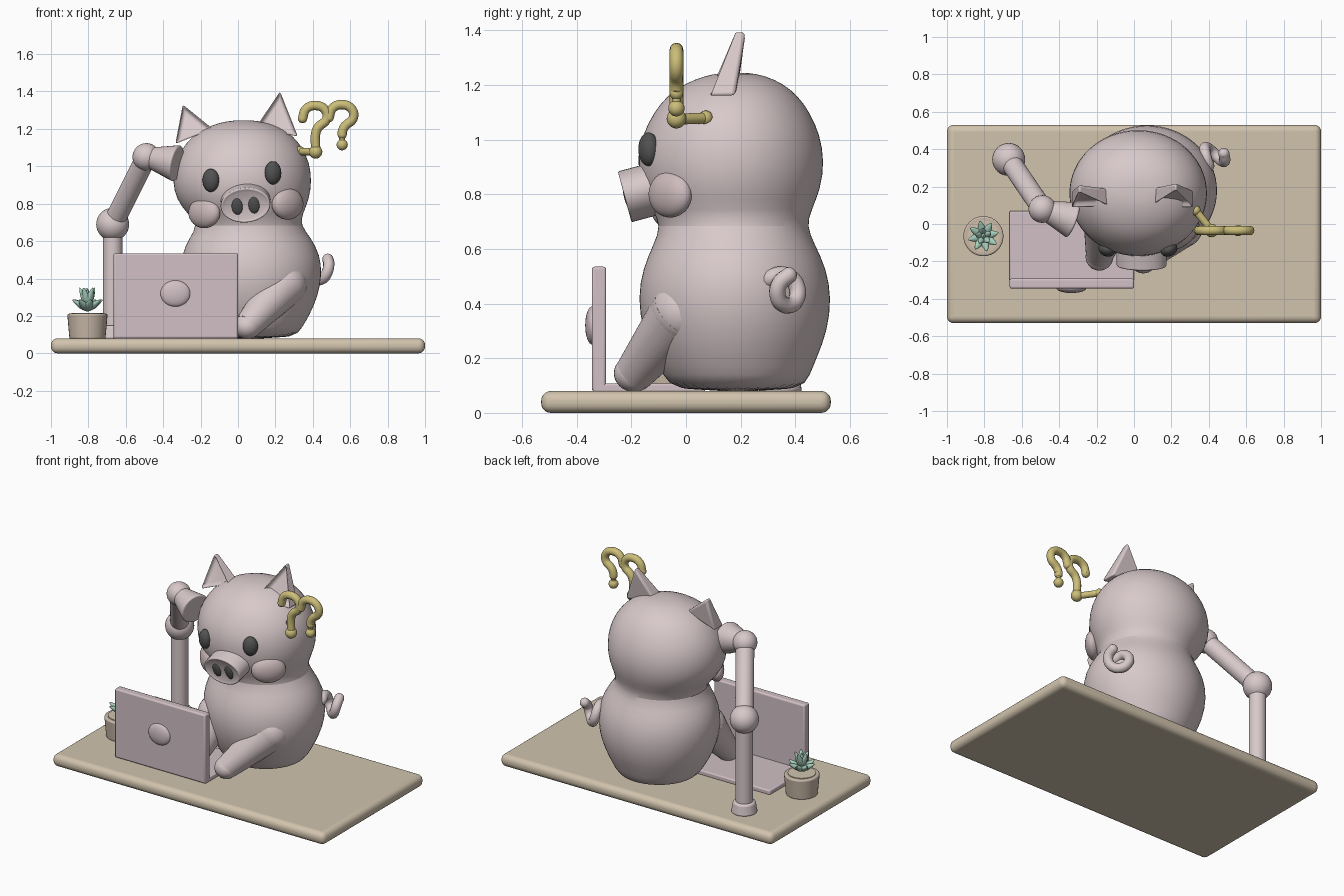
import bpy, bmesh, math
from mathutils import Matrix, Vector, Euler

if "Cube" in bpy.data.objects:
    bpy.data.objects.remove(bpy.data.objects["Cube"])


def material(name, rgb):
    m = bpy.data.materials.new(name)
    m.diffuse_color = (*rgb, 1)
    m.use_nodes = True
    m.node_tree.nodes["Principled BSDF"].inputs["Base Color"].default_value = m.diffuse_color
    return m


PINK = material("pale pink", (0.69, 0.585, 0.595))
MAUVE = material("mauve", (0.64, 0.525, 0.555))
BLUSH = material("blush", (0.62, 0.50, 0.51))
TAN = material("tan", (0.64, 0.55, 0.42))
CLAY = material("clay", (0.58, 0.48, 0.39))
GOLD = material("gold", (0.60, 0.51, 0.19))
GREEN = material("mint green", (0.38, 0.61, 0.49))
DARK = material("charcoal", (0.085, 0.085, 0.085))


def finish(name, bm, mat, bevel=0, segs=3, subsurf=0, angle=40):
    bmesh.ops.recalc_face_normals(bm, faces=bm.faces)
    me = bpy.data.meshes.new(name)
    bm.to_mesh(me)
    bm.free()
    ob = bpy.data.objects.new(name, me)
    bpy.context.collection.objects.link(ob)
    me.materials.append(mat)
    if bevel:
        b = ob.modifiers.new("bevel", 'BEVEL')
        b.width, b.segments, b.limit_method = bevel, segs, 'ANGLE'
    if subsurf:
        s = ob.modifiers.new("smooth", 'SUBSURF')
        s.levels = s.render_levels = subsurf
    bpy.ops.object.select_all(action='DESELECT')
    ob.select_set(True)
    bpy.context.view_layer.objects.active = ob
    bpy.ops.object.shade_smooth_by_angle(angle=math.radians(angle))
    return ob


def box(name, lo, hi, mat, bevel, segs=3):
    bm = bmesh.new()
    lo, hi = Vector(lo), Vector(hi)
    m = Matrix.Translation((lo + hi) / 2) @ Matrix.Diagonal((*(hi - lo), 1))
    bmesh.ops.create_cube(bm, size=1, matrix=m)
    return finish(name, bm, mat, bevel, segs)


def ellipsoid(name, center, radii, mat, rot=Matrix.Identity(4), segs=32):
    bm = bmesh.new()
    m = Matrix.Translation(center) @ rot @ Matrix.Diagonal((*radii, 1))
    bmesh.ops.create_uvsphere(bm, u_segments=segs, v_segments=segs // 2, radius=1, matrix=m)
    return finish(name, bm, mat)


def limb(name, a, b, r1, r2, mat, bevel=0):
    a, b = Vector(a), Vector(b)
    d = b - a
    m = Matrix.Translation((a + b) / 2) @ d.to_track_quat('Z', 'Y').to_matrix().to_4x4()
    bm = bmesh.new()
    bmesh.ops.create_cone(bm, cap_ends=True, segments=32, radius1=r1, radius2=r2,
                          depth=d.length, matrix=m)
    return finish(name, bm, mat, bevel)


def loft(name, rings, mat, n=32, subsurf=1):
    """Stack of ellipses given as (z, centre x, centre y, radius x, radius y)."""
    bm = bmesh.new()
    loops = []
    for z, cx, cy, rx, ry in rings:
        loops.append([bm.verts.new((cx + rx * math.cos(2 * math.pi * i / n),
                                    cy + ry * math.sin(2 * math.pi * i / n), z)) for i in range(n)])
    for lo, hi in zip(loops, loops[1:]):
        for i in range(n):
            j = (i + 1) % n
            bm.faces.new((lo[i], lo[j], hi[j], hi[i]))
    bm.faces.new(loops[0])
    bm.faces.new(loops[-1])
    return finish(name, bm, mat, subsurf=subsurf)


def tube(name, pts, radius, mat):
    cu = bpy.data.curves.new(name, 'CURVE')
    cu.dimensions = '3D'
    cu.bevel_depth, cu.bevel_resolution, cu.use_fill_caps = radius, 4, True
    cu.resolution_u = 4
    sp = cu.splines.new('BEZIER')
    sp.bezier_points.add(len(pts) - 1)
    for p, co in zip(sp.bezier_points, pts):
        p.co = co
        p.handle_left_type = p.handle_right_type = 'AUTO'
    ob = bpy.data.objects.new(name, cu)
    bpy.context.collection.objects.link(ob)
    cu.materials.append(mat)
    for tag, end in (("start", pts[0]), ("end", pts[-1])):
        ellipsoid(name + "_" + tag, end, (radius,) * 3, mat, segs=16)


# Base board
box("base_board", (-1, -0.53, 0), (1, 0.53, 0.08), TAN, 0.035, 5)

# Body and head in one skin with a soft neck
loft("body_and_head", [
    (0.075, .07, .19, .235, .235), (0.14, .07, .185, .275, .27), (0.2, .07, .18, .312, .30),
    (0.3, .07, .18, .358, .34), (0.42, .07, .178, .382, .357), (0.53, .068, .178, .372, .338),
    (0.62, .065, .176, .325, .295), (0.685, .06, .175, .276, .268), (0.74, .04, .168, .305, .292),
    (0.82, .025, .165, .357, .33), (0.92, .022, .165, .375, .344), (1.02, .022, .165, .362, .327),
    (1.1, .025, .168, .322, .287), (1.16, .025, .17, .272, .242), (1.205, .03, .175, .207, .182),
    (1.235, .03, .18, .125, .11), (1.246, .03, .18, .05, .045)], PINK)


# Ears: hollowed triangles leaning back
def ear(name, a, b, tip):
    bm = bmesh.new()
    front = [bm.verts.new(p) for p in (a, b, tip)]
    back = [bm.verts.new(Vector(p) + Vector((0, t, 0))) for p, t in zip((a, b, tip), (.1, .1, .045))]
    face = bm.faces.new(front)
    bm.faces.new(back[::-1])
    for i in range(3):
        j = (i + 1) % 3
        bm.faces.new((front[i], back[i], back[j], front[j]))
    bmesh.ops.recalc_face_normals(bm, faces=bm.faces)
    bmesh.ops.inset_region(bm, faces=[face], thickness=0.025)
    bmesh.ops.translate(bm, verts=face.verts, vec=(0, 0.035, -0.005))
    finish(name, bm, PINK, 0.014, 3, angle=60)


ear("left_ear", (-.335, .08, 1.12), (-.135, .09, 1.2), (-.295, .165, 1.33))
ear("right_ear", (.09, .09, 1.2), (.32, .08, 1.16), (.225, .175, 1.4))

# Snout with rim and nostrils, tipped down and rolled a little
turn = Matrix.Rotation(math.radians(105), 4, 'X') @ Matrix.Rotation(math.radians(5), 4, 'Z')
place = Matrix.Translation((0.04, -0.228, 0.79)) @ turn
bm = bmesh.new()
bmesh.ops.create_cone(bm, cap_ends=True, segments=40, radius1=1, radius2=1, depth=0.2,
                      matrix=place @ Matrix.Translation((0, 0, -0.1)) @ Matrix.Diagonal((.133, .096, 1, 1)))
cap = min((f for f in bm.faces if len(f.verts) > 4), key=lambda f: f.calc_center_median().y)
bmesh.ops.inset_region(bm, faces=[cap], thickness=0.024)
bmesh.ops.translate(bm, verts=cap.verts, vec=(0, 0.012, 0))
finish("snout", bm, PINK, 0.01)
for s, tag in ((-1, "left"), (1, "right")):
    ellipsoid(tag + "_nostril", place @ Vector((s * .045, -.005, -.013)), (.03, .046, .012), DARK, turn, 20)


# Eyes and cheeks, each turned to lie on the head
def turned(deg):
    return Matrix.Rotation(math.radians(deg), 4, 'Z')


ellipsoid("left_eye", (-.145, -.137, .925), (.046, .036, .062), DARK, turned(-24))
ellipsoid("right_eye", (.187, -.137, .965), (.046, .036, .062), DARK, turned(24))
ellipsoid("left_cheek", (-.18, -.05, .752), (.105, .05, .083), BLUSH, turned(-42))
ellipsoid("right_cheek", (.265, -.058, .8), (.105, .05, .085), BLUSH, turned(42))

# Two arms reaching down to the keyboard
for tag, top, hand in (("right", (.25, -.01, .37), (.05, -.19, .145)),
                       ("left", (-.15, .0, .38), (-.185, -.175, .16))):
    limb(tag + "_forearm", top, hand, .12, .072, PINK)
    ellipsoid(tag + "_shoulder", top, (.12,) * 3, PINK)
    ellipsoid(tag + "_hand", hand, (.074, .074, .068), PINK)

# Jointed arm standing on the board and touching the head
elbow, wrist = (-.67, .345, .69), (-.49, .08, 1.05)
limb("arm_foot", (-.67, .345, .075), (-.67, .345, .15), .08, .068, PINK, 0.012)
limb("arm_post", (-.67, .345, .08), elbow, .052, .052, PINK)
ellipsoid("arm_elbow", elbow, (.088,) * 3, PINK)
limb("arm_upper", elbow, wrist, .056, .056, PINK)
ellipsoid("arm_wrist", wrist, (.074,) * 3, PINK)
limb("arm_cupped_hand", wrist, (-.325, .02, 1.015), .05, .1, PINK, 0.012)

# Curly tail
side, out = Vector((-.5, .87, 0)), Vector((.87, .5, 0))
tail = [Vector((.385, .345, .45)) + out * (.01 + .012 * k) +
        side * (.057 * math.cos(2.4 - k * .75)) + Vector((0, 0, .057 * math.sin(2.4 - k * .75)))
        for k in range(10)]
tube("tail", [Vector((.33, .3, .47))] + [p - out * .02 for p in tail], .03, PINK)

# Laptop with a plain raised oval on the lid
box("laptop_lid", (-.665, -.345, .08), (0, -.292, .535), MAUVE, 0.01)
box("laptop_keyboard", (-.665, -.34, .075), (0, .07, .108), MAUVE, 0.008)
ellipsoid("lid_bump", (-.335, -.343, .32), (.08, .026, .07), MAUVE)

# Plant pot and succulent
px, py = -.805, -.065
limb("plant_pot", (px, py, .075), (px, py, .212), .096, .108, CLAY, 0.01)
limb("pot_soil", (px, py, .2), (px, py, .216), .085, .085, TAN)
for count, tilt, length, wide, lift in ((8, 58, .056, .024, .235), (5, 24, .06, .023, .255), (1, 0, .055, .022, .288)):
    for i in range(count):
        rot = turned(360 * i / count + tilt) @ Matrix.Rotation(math.radians(tilt), 4, 'Y')
        c = Vector((px, py, lift)) + rot.to_3x3() @ Vector((0, 0, length * .75 if tilt else 0))
        bm = bmesh.new()
        bmesh.ops.create_uvsphere(bm, u_segments=12, v_segments=10, radius=1)
        for v in bm.verts:  # pinch the upper half into a leaf tip
            if v.co.z > 0:
                v.co.x *= 1 - .45 * v.co.z
                v.co.y *= 1 - .45 * v.co.z
        bm.transform(Matrix.Translation(c) @ rot @ Matrix.Diagonal((wide * .75, wide, length, 1)))
        finish("leaf", bm, GREEN)


# Puzzled hook ornaments on a stick beside the head
def hook(name, x, z, s, stem):
    shape = ((-.07, -.01), (-.052, .04), (0, .06), (.052, .035), (.058, -.015), (.015, -.055), (.0, -.09), (0, stem))
    tube(name, [(x + a * s, -.035, z + b * s) for a, b in shape], .025, GOLD)


hook("first_hook", .415, 1.265, 1.0, -.165)
hook("second_hook", .557, 1.27, 1.0, -.1)
ellipsoid("first_dot", (.415, -.035, 1.077), (.036,) * 3, GOLD, segs=20)
ellipsoid("second_dot", (.557, -.035, 1.115), (.03,) * 3, GOLD, segs=20)
limb("second_link", (.557, -.035, 1.2), (.557, -.035, 1.115), .016, .016, GOLD)
limb("hook_stick", (.415, -.035, 1.075), (.32, .085, 1.08), .02, .02, GOLD)
ellipsoid("stick_end", (.33, .072, 1.08), (.027,) * 3, GOLD, segs=16)
